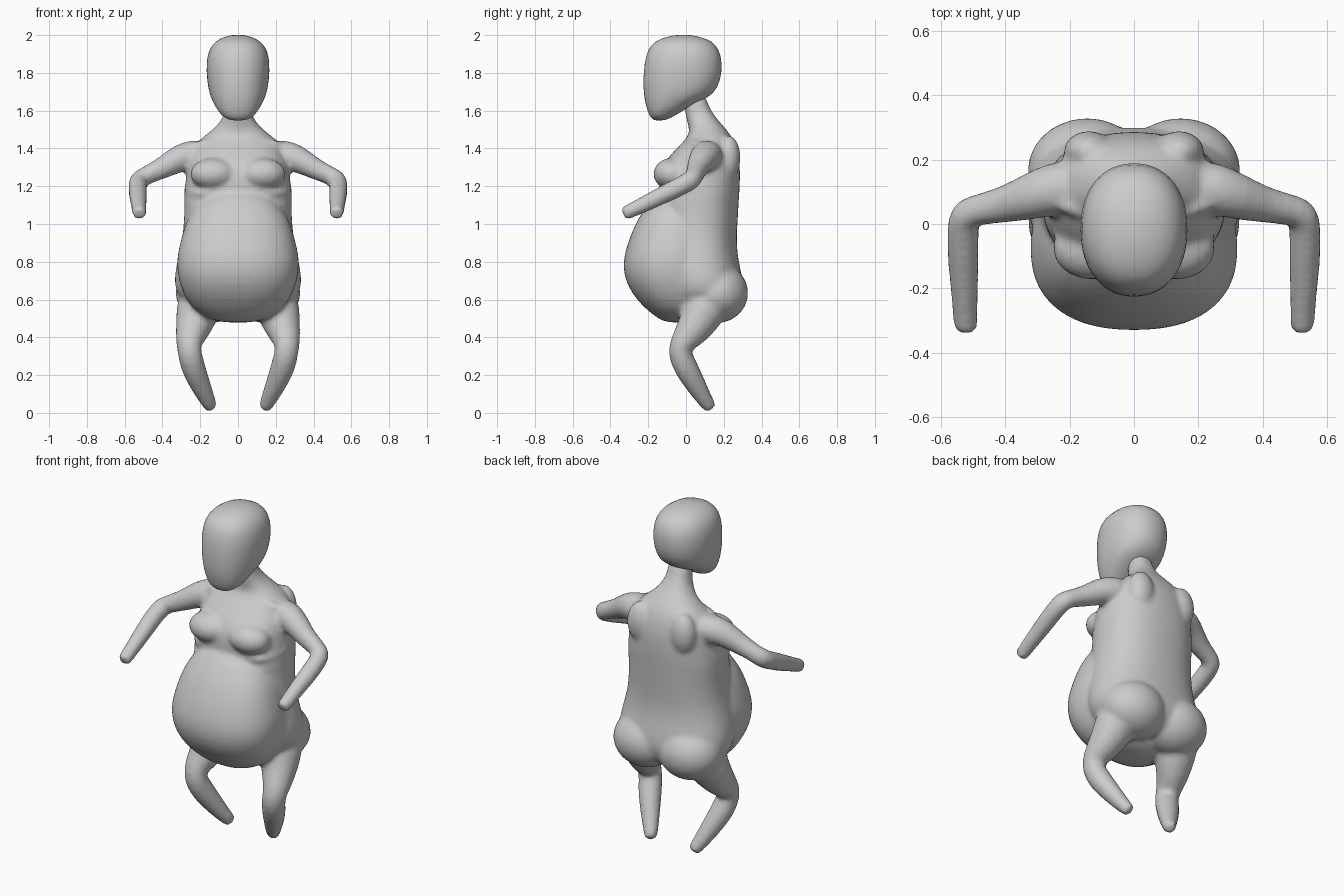
import bpy, bmesh, math
from mathutils import Vector


def skin(bm, rings):
    """Bridge a list of vertex rings into a closed capped shell."""
    rings = [[bm.verts.new(p) for p in r] for r in rings]
    n = len(rings[0])
    faces = [bm.faces.new(rings[0][::-1]), bm.faces.new(rings[-1])]
    for a, b in zip(rings, rings[1:]):
        for i in range(n):
            j = (i + 1) % n
            faces.append(bm.faces.new((a[i], a[j], b[j], b[i])))
    bmesh.ops.recalc_face_normals(bm, faces=faces)


def stack(bm, sections, n=28, power=2.3):
    """Horizontal sections: (z, half width, front y, back y)."""
    rings = []
    for z, w, f, b in sections:
        ring = []
        for i in range(n):
            t = 2 * math.pi * i / n
            c, s = math.cos(t), math.sin(t)
            x = w * math.copysign(abs(c) ** (2 / power), c)
            y = (f + b) / 2 + (b - f) / 2 * math.copysign(abs(s) ** (2 / power), s)
            ring.append((x, y, z))
        rings.append(ring)
    skin(bm, rings)


def tube(bm, points, side=1, n=14):
    """Round limb through (x, y, z, radius) points, mirrored by side."""
    pts = [Vector((p[0] * side, p[1], p[2])) for p in points]
    rings = []
    for i, p in enumerate(pts):
        d = (pts[min(i + 1, len(pts) - 1)] - pts[max(i - 1, 0)]).normalized()
        u = d.cross(Vector((side, 0, 0.3))).normalized()
        v = d.cross(u)
        r = points[i][3]
        rings.append([p + r * (u * math.cos(a) + v * math.sin(a))
                      for a in (2 * math.pi * k / n for k in range(n))])
    skin(bm, rings)


def blob(bm, centre, radii):
    made = bmesh.ops.create_uvsphere(bm, u_segments=20, v_segments=12, radius=1)
    for v in made["verts"]:
        v.co = Vector(centre) + Vector(a * b for a, b in zip(v.co, radii))


def finish(bm, name):
    mesh = bpy.data.meshes.new(name)
    bm.to_mesh(mesh)
    bm.free()
    mesh.polygons.foreach_set("use_smooth", [True] * len(mesh.polygons))
    ob = bpy.data.objects.new(name, mesh)
    bpy.context.collection.objects.link(ob)
    sub = ob.modifiers.new("Round", "SUBSURF")
    sub.levels = sub.render_levels = 1
    return ob


# Head: smooth egg with the chin pushed forward
bm = bmesh.new()
stack(bm, [(1.547, .03, -.165, -.12), (1.562, .075, -.188, -.075), (1.6, .108, -.205, -.02),
           (1.65, .135, -.218, .08), (1.69, .152, -.224, .15), (1.76, .165, -.228, .185),
           (1.85, .169, -.221, .193), (1.92, .157, -.205, .178), (1.968, .122, -.168, .142),
           (1.993, .07, -.1, .07), (2.002, .02, -.04, .01)], 32, 2.2)
finish(bm, "head")

bm = bmesh.new()
# Torso, rising into the sloped shoulders and neck
stack(bm, [(.52, .16, -.02, .2), (.56, .27, -.08, .27), (.64, .335, -.12, .305), (.72, .34, -.14, .3),
           (.82, .32, -.16, .275), (.92, .295, -.16, .268), (1.05, .285, -.15, .277),
           (1.12, .287, -.148, .28), (1.18, .285, -.14, .285), (1.26, .275, -.145, .288),
           (1.34, .262, -.11, .285), (1.41, .235, -.04, .268), (1.46, .19, .01, .245),
           (1.5, .13, .02, .215), (1.56, .078, 0, .16), (1.62, .066, -.01, .12), (1.7, .062, -.01, .1)])
# Swollen belly
stack(bm, [(.478, .05, -.08, .03), (.487, .13, -.13, .08), (.53, .215, -.19, .14), (.59, .27, -.255, .17),
           (.68, .31, -.317, .18), (.77, .325, -.335, .18), (.84, .322, -.326, .18),
           (.92, .302, -.303, .17), (1.0, .28, -.268, .16), (1.06, .25, -.235, .14),
           (1.13, .2, -.185, .12), (1.18, .13, -.14, .1)], 32, 2.35)

for s in (-1, 1):
    # Chest muscles, shoulder blades and buttocks
    blob(bm, (s * .13, -.075, 1.265), (.125, .1, .085))
    blob(bm, (s * .14, .225, 1.35), (.08, .065, .12))
    blob(bm, (s * .145, .165, .635), (.19, .168, .16))
    # Rib folds
    for z in (1.09, 1.155):
        tube(bm, [(.12, -.12, z + .02, .02), (.2, -.095, z, .027),
                  (.265, 0, z + .015, .026), (.27, .1, z + .05, .02)], s, 8)
    # Collarbone
    tube(bm, [(.03, .02, 1.44, .02), (.14, .03, 1.43, .028), (.25, .07, 1.41, .03)], s, 8)
    # Arm: shoulder, elbow and cut-off wrist
    tube(bm, [(.17, .12, 1.36, .085), (.25, .11, 1.365, .085), (.32, .085, 1.345, .075),
              (.40, .06, 1.295, .058), (.48, .045, 1.26, .05), (.525, .035, 1.235, .055),
              (.532, -.02, 1.205, .052), (.53, -.12, 1.155, .05), (.525, -.24, 1.095, .042),
              (.522, -.325, 1.055, .038), (.522, -.332, 1.052, .036)], s)
    # Leg: thigh, bent knee and tapering stump
    tube(bm, [(.19, .13, .62, .13), (.215, .09, .53, .118), (.24, .04, .44, .094),
              (.262, -.02, .37, .07), (.258, -.038, .325, .065), (.24, -.005, .245, .068),
              (.205, .045, .16, .058), (.165, .095, .075, .045), (.143, .128, .03, .036),
              (.14, .134, .022, .028)], s)

# Fuse everything below the head into one skin
body = finish(bm, "body")
mesher = body.modifiers.new("Fuse", "REMESH")
mesher.mode = "VOXEL"
mesher.voxel_size = .014
mesher.use_smooth_shade = True
soft = body.modifiers.new("Soften", "SMOOTH")
soft.factor, soft.iterations = .5, 4
